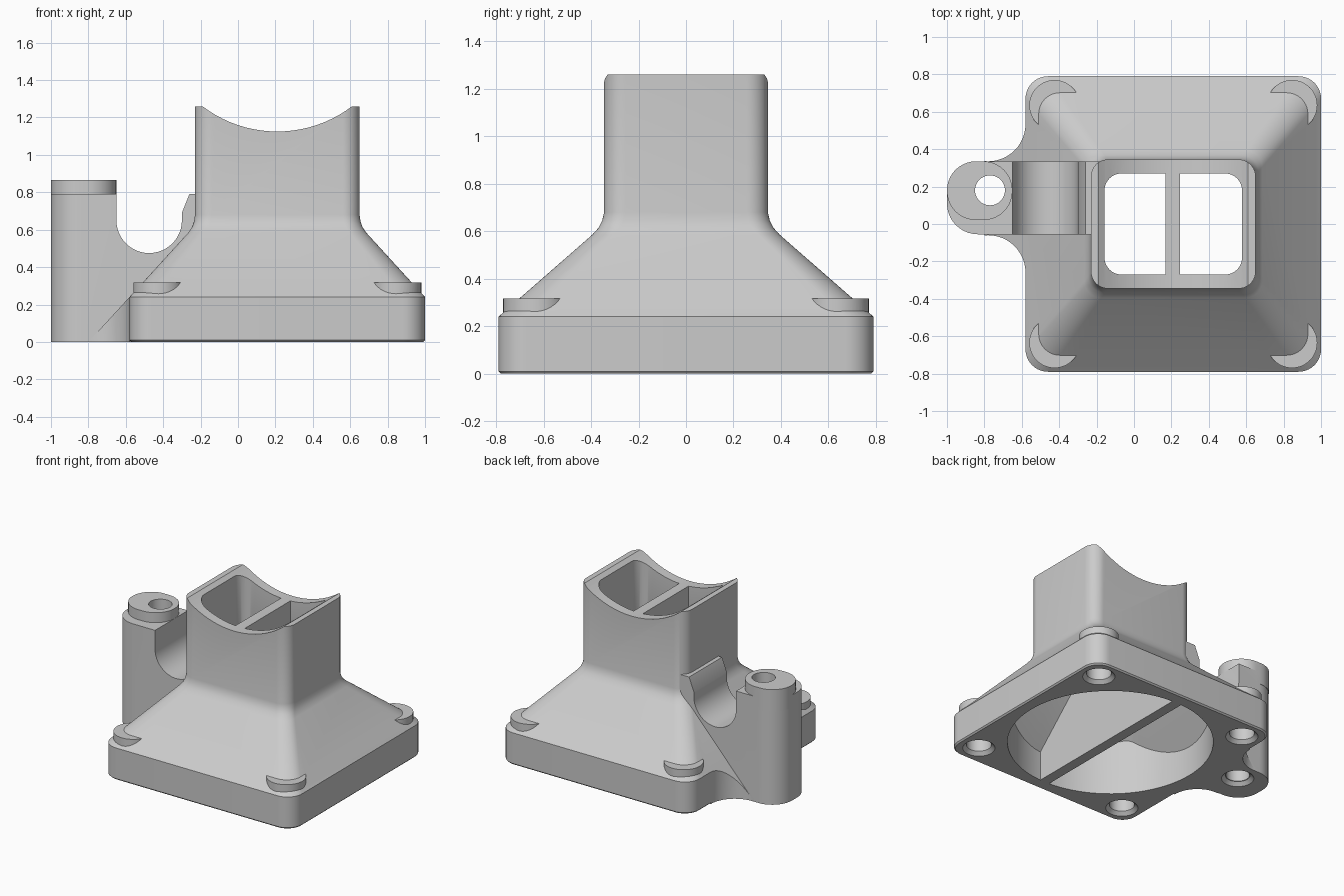
import bpy, bmesh
from math import pi, cos, sin, radians
from mathutils import Matrix

if "Cube" in bpy.data.objects:
    bpy.data.objects.remove(bpy.data.objects["Cube"], do_unlink=True)

CX = 0.21  # centre line of the duct

grey = bpy.data.materials.new("plain grey plastic")
GREY = (0.6, 0.6, 0.6, 1)
grey.diffuse_color = GREY
grey.use_nodes = True
grey.node_tree.nodes["Principled BSDF"].inputs["Base Color"].default_value = GREY


def finish(name, bm):
    bmesh.ops.recalc_face_normals(bm, faces=bm.faces)
    mesh = bpy.data.meshes.new(name)
    bm.to_mesh(mesh)
    bm.free()
    mesh.materials.append(grey)
    ob = bpy.data.objects.new(name, mesh)
    bpy.context.collection.objects.link(ob)
    return ob


def rounded_ring(cx, cy, hx, hy, r, z, steps=10):
    """Points of a rounded rectangle."""
    pts = []
    for i, (sx, sy) in enumerate([(1, 1), (-1, 1), (-1, -1), (1, -1)]):
        for k in range(steps + 1):
            a = pi / 2 * (i + k / steps)
            pts.append((cx + sx * (hx - r) + r * cos(a), cy + sy * (hy - r) + r * sin(a), z))
    return pts


def loft(name, rings):
    """Skin between rings with the same number of points, capped at both ends."""
    bm = bmesh.new()
    rows = [[bm.verts.new(p) for p in ring] for ring in rings]
    n = len(rows[0])
    for a, b in zip(rows, rows[1:]):
        for i in range(n):
            j = (i + 1) % n
            bm.faces.new((a[i], a[j], b[j], b[i]))
    bm.faces.new(rows[0])
    bm.faces.new(rows[-1])
    return finish(name, bm)


def duct(name, rows):
    return loft(name, [rounded_ring(CX, 0, hx, hy, r, z) for z, hx, hy, r in rows])


def prism_xz(name, profile, y0, y1):
    return loft(name, [[(x, y, z) for x, z in profile] for y in (y0, y1)])


def cylinder(name, x, y, z0, z1, r, r2=None, seg=48):
    bm = bmesh.new()
    bmesh.ops.create_cone(bm, cap_ends=True, segments=seg, radius1=r,
                          radius2=r if r2 is None else r2, depth=z1 - z0,
                          matrix=Matrix.Translation((x, y, (z0 + z1) / 2)))
    return finish(name, bm)


def combine(target, tool, operation):
    mod = target.modifiers.new("cut", 'BOOLEAN')
    mod.object, mod.operation, mod.solver = tool, operation, 'EXACT'
    deps = bpy.context.evaluated_depsgraph_get()
    mesh = bpy.data.meshes.new_from_object(target.evaluated_get(deps))
    target.modifiers.clear()
    target.data = mesh
    bpy.data.objects.remove(tool, do_unlink=True)


# Base plate, sloped hood and neck
body = duct("duct_housing", [
    (0, 0.78, 0.78, 0.11), (0.01, 0.79, 0.79, 0.12), (0.24, 0.79, 0.79, 0.12),
    (0.585, 0.475, 0.395, 0.09), (0.615, 0.455, 0.368, 0.09),
    (0.645, 0.445, 0.353, 0.09), (0.68, 0.44, 0.345, 0.09), (1.26, 0.44, 0.345, 0.09)])

# Clamp arm with a rounded channel
channel = [(-0.475 - 0.175 * cos(pi * k / 24), 0.65 - 0.175 * sin(pi * k / 24)) for k in range(25)]
arm = prism_xz("clamp_arm", [(-1.1, 0), (-1.1, 0.79), (-0.65, 0.79)] + channel
               + [(-0.3, 0.69), (-0.26, 0.79), (0, 0.79), (0, 0)], -0.2, 0.5)
outline = loft("arm_outline", [rounded_ring(-0.5, 0.14, 0.5, 0.195, 0.165, z) for z in (-0.1, 1)])
combine(arm, outline, 'INTERSECT')

# Raised screw seat on the arm
seat = loft("arm_screw_seat", [rounded_ring(-0.825, 0.178, 0.175, 0.157, 0.155, z) for z in (0.7, 0.865)])
combine(arm, seat, 'UNION')

# Curved webs joining arm and plate, following the hood slope
web = prism_xz("arm_web", [(-0.8, 0), (-0.58, 0.24), (-0.5, 0.24), (-0.5, 0)], -0.26, 0.535)
for y in (-0.26, 0.535):
    combine(web, cylinder("web_cutter", -0.78, y, -0.1, 0.5, 0.2), 'DIFFERENCE')
combine(body, web, 'UNION')
combine(body, arm, 'UNION')

# Corner screw bosses
corners = [(CX + sx * 0.635, sy * 0.635) for sx in (-1, 1) for sy in (-1, 1)]
for x, y in corners:
    combine(body, cylinder("corner_boss", x, y, 0.1, 0.317, 0.135), 'UNION')

# Hollow inside, round at the base, split by a central divider
cavity = duct("cavity", [(-0.1, 0.72, 0.72, 0.1), (0.2, 0.72, 0.72, 0.1),
                         (0.6, 0.385, 0.3, 0.09), (0.67, 0.3675, 0.27, 0.09),
                         (1.4, 0.3675, 0.27, 0.09)])
combine(cavity, cylinder("bore", CX, 0, -0.2, 1.5, 0.7, seg=96), 'INTERSECT')
divider = prism_xz("divider", [(0.168, -0.3), (0.168, 1.6), (0.245, 1.6), (0.245, -0.3)], -1, 1)
combine(cavity, divider, 'DIFFERENCE')
combine(body, cavity, 'DIFFERENCE')

# Saddle across the top of the neck
saddle = [(CX + 0.66 * cos(2 * pi * k / 96), 1.785 + 0.66 * sin(2 * pi * k / 96)) for k in range(96)]
combine(body, prism_xz("saddle", saddle, -0.6, 0.6), 'DIFFERENCE')

# Screw holes with countersunk mouths
for x, y in corners:
    combine(body, cylinder("screw_hole", x, y, -0.05, 0.24, 0.085), 'DIFFERENCE')
combine(body, cylinder("arm_hole", -0.77, 0.18, -0.05, 1, 0.08), 'DIFFERENCE')
for x, y in corners + [(-0.77, 0.18)]:
    combine(body, cylinder("countersink", x, y, -0.01, 0.025, 0.12, 0.085), 'DIFFERENCE')

# Smooth curved walls, keep edges crisp
bpy.ops.object.select_all(action='DESELECT')
body.select_set(True)
bpy.context.view_layer.objects.active = body
bpy.ops.object.shade_smooth_by_angle(angle=radians(25))
